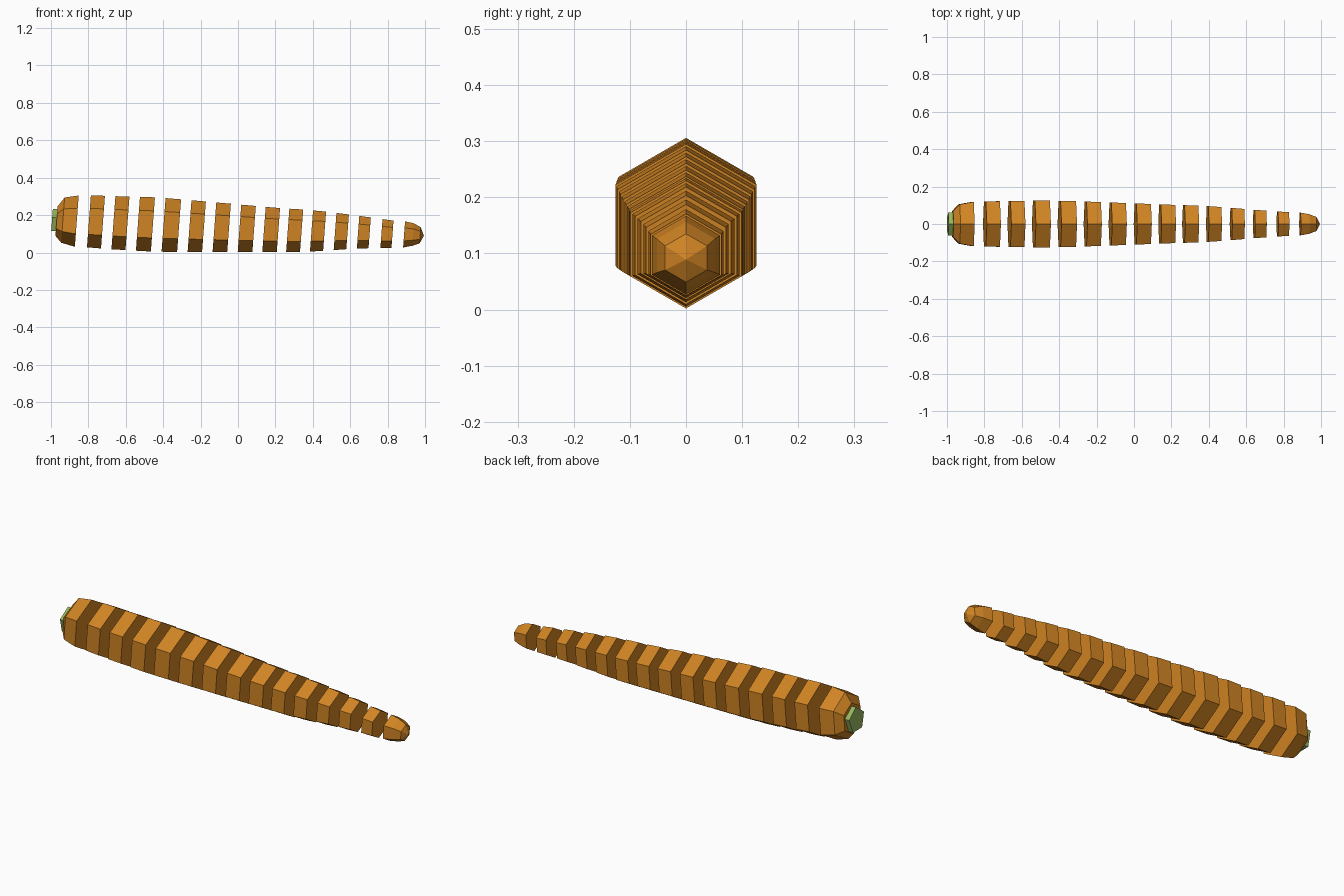
import bpy, bmesh, math

if "Cube" in bpy.data.objects:
    bpy.data.objects.remove(bpy.data.objects["Cube"])


def material(name, rgb):
    m = bpy.data.materials.new(name)
    m.diffuse_color = (*rgb, 1)
    m.use_nodes = True
    m.node_tree.nodes["Principled BSDF"].inputs["Base Color"].default_value = m.diffuse_color
    return m


orange = material("carrot orange", (0.63, 0.23, 0.017))
green = material("stem green", (0.31, 0.47, 0.11))
TILT = 0.075  # lean of each cut, since the root axis slopes down

# root outline: x, top z, bottom z
OUTLINE = [(-0.80, .306, .028), (-0.66, .301, .017), (-0.45, .295, .005),
           (-0.31, .284, .003), (-0.05, .261, .002), (0.22, .237, .002),
           (0.34, .230, .002), (0.46, .219, .009), (0.59, .203, .018),
           (0.70, .188, .023), (0.83, .170, .025), (0.89, .168, .027)]


def ring_at(x):
    """Centre height and radius of the root at x."""
    for (x0, t0, b0), (x1, t1, b1) in zip(OUTLINE, OUTLINE[1:]):
        if x <= x1:
            break
    f = (x - x0) / (x1 - x0)
    t, b = t0 + f * (t1 - t0), b0 + f * (b1 - b0)
    return x, (t + b) / 2, (t - b) / 2


def loft(name, rings, mat, sides=6, apex=None):
    """Closed solid through polygon rings (x, centre z, radius), optional pointed end."""
    bm = bmesh.new()
    loops = []
    for x, cz, r in rings:
        loop = []
        for i in range(sides):
            a = 2 * math.pi * i / sides
            h = r * math.cos(a)
            loop.append(bm.verts.new((x + TILT * h, r * math.sin(a), cz + h)))
        loops.append(loop)
    for p, q in zip(loops, loops[1:]):
        for i in range(sides):
            j = (i + 1) % sides
            bm.faces.new((p[i], p[j], q[j], q[i]))
    bm.faces.new(loops[0])
    if apex:
        tip = bm.verts.new(apex)
        for i in range(sides):
            bm.faces.new((loops[-1][i], loops[-1][(i + 1) % sides], tip))
    else:
        bm.faces.new(loops[-1])
    bmesh.ops.recalc_face_normals(bm, faces=bm.faces)
    me = bpy.data.meshes.new(name)
    bm.to_mesh(me)
    bm.free()
    me.materials.append(mat)
    bpy.context.collection.objects.link(bpy.data.objects.new(name, me))


# stem stub and rounded crown
loft("stem", [(-0.995, .167, .065), (-0.96, .166, .065)], green, sides=5)
loft("crown_slice", [(-0.97, .168, .079), (-0.936, .173, .121), (-0.862, .168, .137)], orange)

# slices: start and end along the root
SLICES = [(-.797, -.722), (-.666, -.591), (-.535, -.455), (-.398, -.315),
          (-.259, -.182), (-.126, -.048), (.008, .086), (.139, .216),
          (.266, .340), (.393, .463), (.519, .586), (.642, .704), (.767, .826)]
for n, (a, b) in enumerate(SLICES, 1):
    loft(f"slice_{n:02d}", [ring_at(a), ring_at(b)], orange)

# pointed tip
loft("tip_slice", [(.888, .097, .070), (.936, .096, .060), (.974, .092, .043)],
     orange, apex=(.994, 0, .089))
